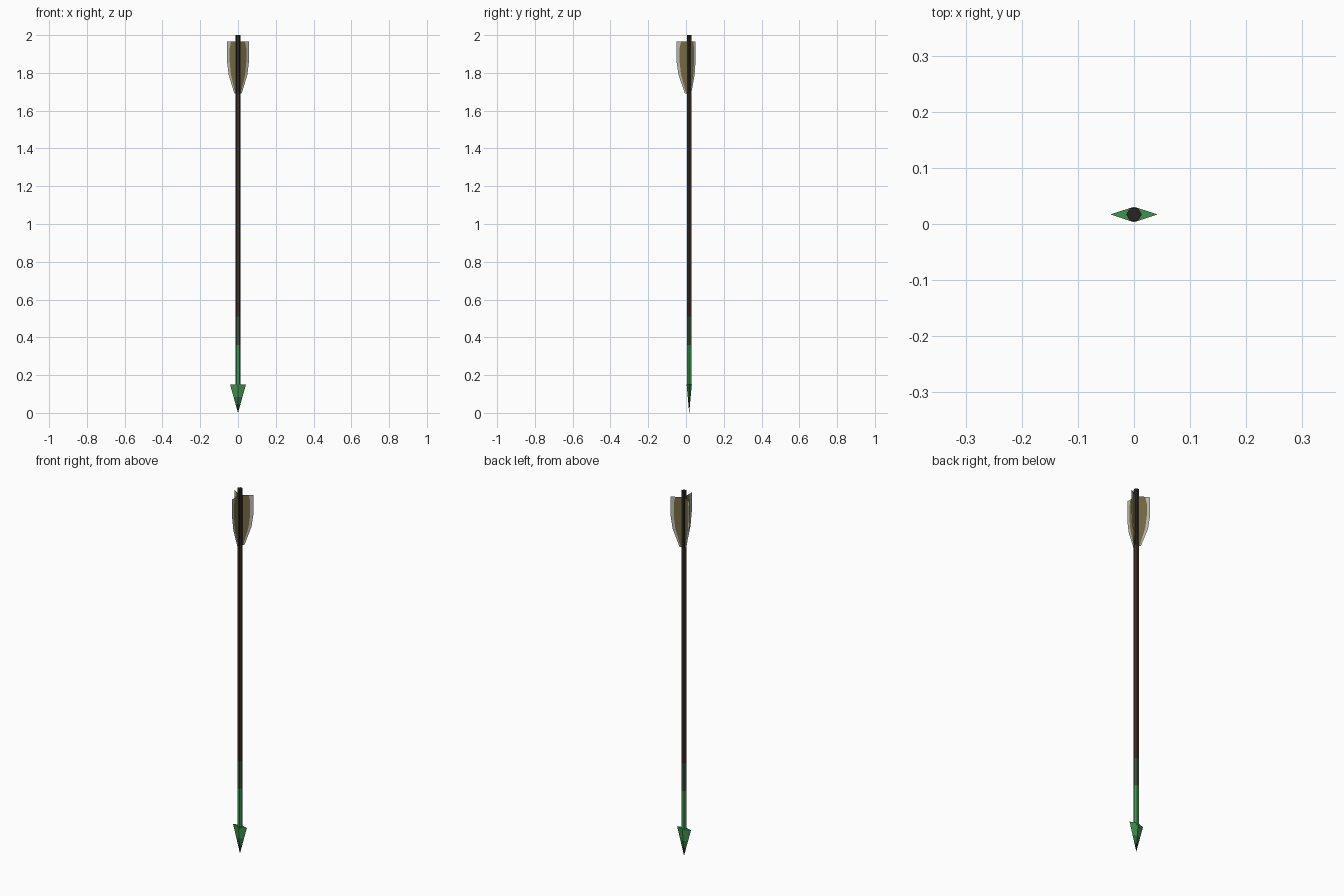
import bpy, bmesh, math

if "Cube" in bpy.data.objects:
    bpy.data.objects.remove(bpy.data.objects["Cube"])

CY = 0.017            # shaft axis sits slightly behind centre


def material(name, srgb):
    lin = [((c / 255 + 0.055) / 1.055) ** 2.4 for c in srgb]
    m = bpy.data.materials.new(name)
    m.diffuse_color = (*lin, 1)
    m.use_nodes = True
    m.node_tree.nodes["Principled BSDF"].inputs["Base Color"].default_value = m.diffuse_color
    return m


brown = material("dark_brown_wood", (60, 46, 38))
nock_dark = material("nock_black_brown", (42, 36, 31))
moss = material("dull_green", (60, 82, 60))
green = material("bright_green", (64, 146, 80))
mid_green = material("mid_green", (48, 108, 60))
deep_green = material("deep_green", (26, 50, 32))
olive = material("olive_feather", (118, 106, 66))
pale = material("pale_feather_edge", (186, 186, 180))


def make(name, verts, faces, mats, indices):
    me = bpy.data.meshes.new(name)
    me.from_pydata(verts, [], faces)
    for m in mats:
        me.materials.append(m)
    for p, i in zip(me.polygons, indices):
        p.material_index = i
    ob = bpy.data.objects.new(name, me)
    bpy.context.collection.objects.link(ob)
    return ob


def loft(name, section, levels, mats):
    """Stack scaled copies of a section at (z, scale); one material per band."""
    n = len(section)
    verts = [(x * s, CY + y * s, z) for z, s in levels for x, y in section]
    faces, idx = [tuple(reversed(range(n)))], [0]
    for k in range(len(levels) - 1):
        for i in range(n):
            j = (i + 1) % n
            faces.append((k * n + i, k * n + j, (k + 1) * n + j, (k + 1) * n + i))
            idx.append(k)
    top = (len(levels) - 1) * n
    faces.append(tuple(range(top, top + n)))
    idx.append(len(levels) - 2)
    return make(name, verts, faces, mats, idx)


# Six-sided shaft with painted bands
R = 0.0138
hexagon = [(R * math.cos(math.radians(a)), R * math.sin(math.radians(a)))
           for a in range(0, 360, 60)]
loft("shaft", hexagon, [(0.14, 1), (0.36, 1), (0.51, 1), (1.69, 1), (2.0, 1)],
     [green, moss, brown, nock_dark])

# Flat diamond arrowhead, darkening toward the tip
diamond = [(0.042, 0), (0, 0.0138), (-0.042, 0), (0, -0.0138)]
loft("arrowhead", diamond,
     [(0, 0.002), (0.045, 0.3), (0.085, 0.567), (0.15, 1)],
     [deep_green, mid_green, green])

# Three feather vanes: olive blade with a pale outer edge, as (radius, z)
inner = [(0.016, 1.69), (0.043, 1.79), (0.051, 1.86), (0.051, 1.93), (0.043, 1.965)]
outer = [(0.022, 1.69), (0.057, 1.79), (0.067, 1.86), (0.067, 1.93), (0.067, 1.965)]
root = [(0.004, z) for _, z in inner]
n = len(inner)
for k, name in enumerate(("front_vane", "right_vane", "left_vane")):
    a = math.radians(-90 + 120 * k)
    verts = [(r * math.cos(a), CY + r * math.sin(a), z)
             for r, z in root + inner + outer]
    faces = [(b * n + i, (b + 1) * n + i, (b + 1) * n + i + 1, b * n + i + 1)
             for b in range(2) for i in range(n - 1)]
    make(name, verts, faces, [olive, pale], [0] * (n - 1) + [1] * (n - 1))
